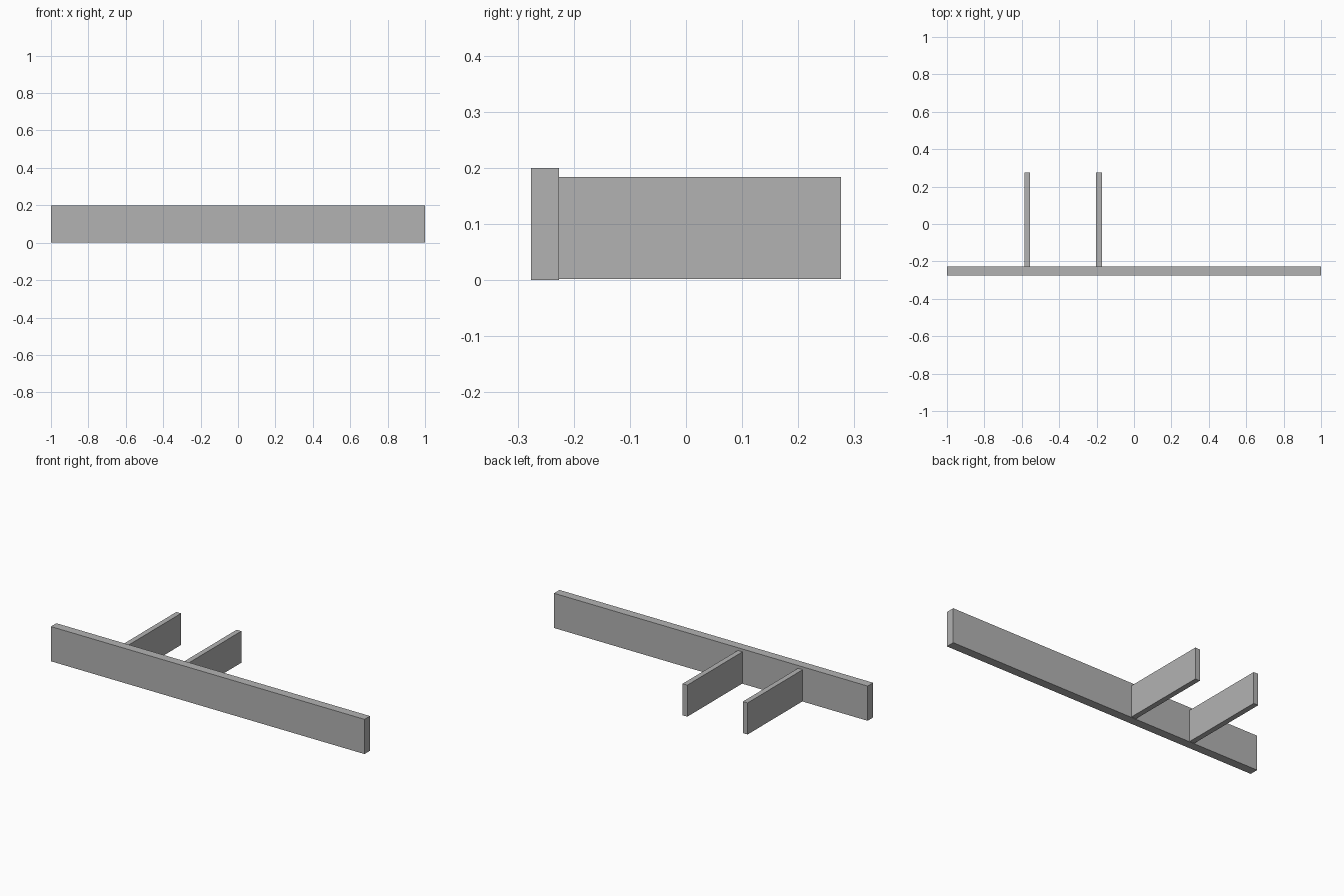
import bpy

# Remove the default object
cube = bpy.data.objects.get("Cube")
if cube:
    bpy.data.objects.remove(cube, do_unlink=True)

# Single plain grey
grey = bpy.data.materials.new("plain_grey")
grey.use_nodes = True
colour = (0.45, 0.45, 0.45, 1.0)
grey.diffuse_color = colour
grey.node_tree.nodes["Principled BSDF"].inputs["Base Color"].default_value = colour


def box(name, low, high):
    """Flat-shaded box between two opposite corners."""
    centre = [(a + b) / 2 for a, b in zip(low, high)]
    bpy.ops.mesh.primitive_cube_add(size=1, location=centre)
    obj = bpy.context.object
    obj.name = name
    obj.scale = [b - a for a, b in zip(low, high)]
    bpy.ops.object.transform_apply(location=False, rotation=False, scale=True)
    obj.data.materials.append(grey)
    return obj


# Long front board
FRONT, JOINT, BACK = -0.276, -0.226, 0.276
box("front_board", (-1, FRONT, 0), (1, JOINT, 0.2))

# Two thin supports running back from the board
THICKNESS = 0.03
for name, x in (("right_support", -0.571), ("left_support", -0.187)):
    box(name, (x - THICKNESS / 2, JOINT, 0.002), (x + THICKNESS / 2, BACK, 0.184))
